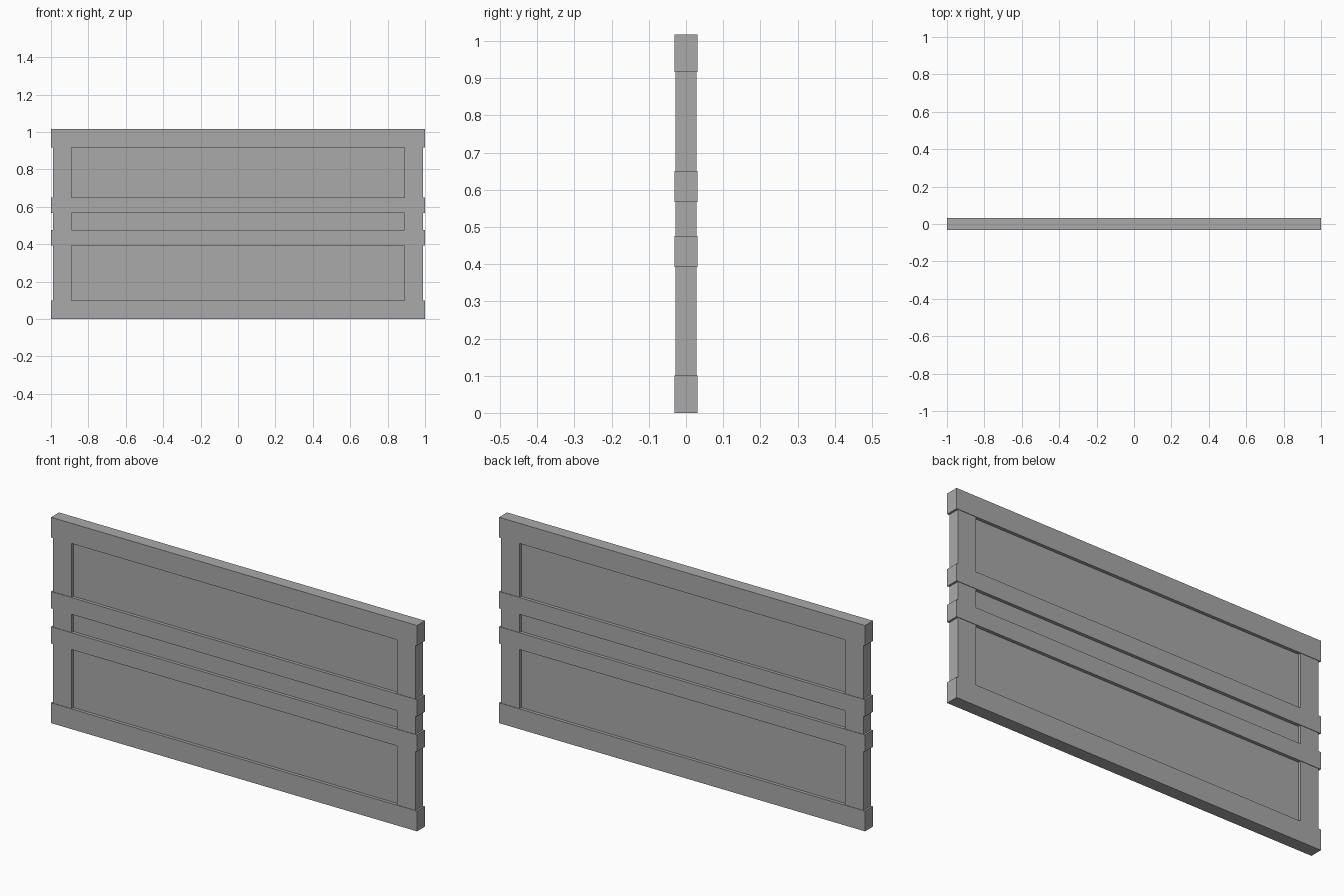
import bpy
import bmesh
from mathutils import Matrix, Vector

cube = bpy.data.objects.get("Cube")
if cube:
    bpy.data.objects.remove(cube, do_unlink=True)

# Single flat colour
gray = bpy.data.materials.new("plain gray")
gray.use_nodes = True
colour = (0.4, 0.4, 0.4, 1)
gray.diffuse_color = colour
gray.node_tree.nodes["Principled BSDF"].inputs["Base Color"].default_value = colour


def box(name, x0, x1, half_depth, z0, z1):
    """Box spanning x0..x1 and z0..z1, centred on y = 0."""
    bm = bmesh.new()
    place = Matrix.Translation(((x0 + x1) / 2, 0, (z0 + z1) / 2))
    scale = Matrix.Diagonal(Vector((x1 - x0, 2 * half_depth, z1 - z0, 1)))
    bmesh.ops.create_cube(bm, size=1, matrix=place @ scale)
    mesh = bpy.data.meshes.new(name)
    bm.to_mesh(mesh)
    bm.free()
    mesh.materials.append(gray)
    obj = bpy.data.objects.new(name, mesh)
    bpy.context.collection.objects.link(obj)
    return obj


# Horizontal rails run the full width and stand slightly proud
rails = {
    "bottom_rail": (0, 0.10),
    "lower_middle_rail": (0.393, 0.476),
    "upper_middle_rail": (0.567, 0.65),
    "top_rail": (0.917, 1.017),
}
for name, (z0, z1) in rails.items():
    box(name, -1, 1, 0.031, z0, z1)

# Stiles and recessed panels fill the gaps between rails
spans = list(rails.values())
for name, below, above in zip(("lower", "middle", "upper"), spans, spans[1:]):
    z0, z1 = below[1], above[0]
    box(name + "_panel", -0.89, 0.89, 0.015, z0, z1)
    box(name + "_left_stile", 0.89, 0.99, 0.0285, z0, z1)
    box(name + "_right_stile", -0.99, -0.89, 0.0285, z0, z1)
